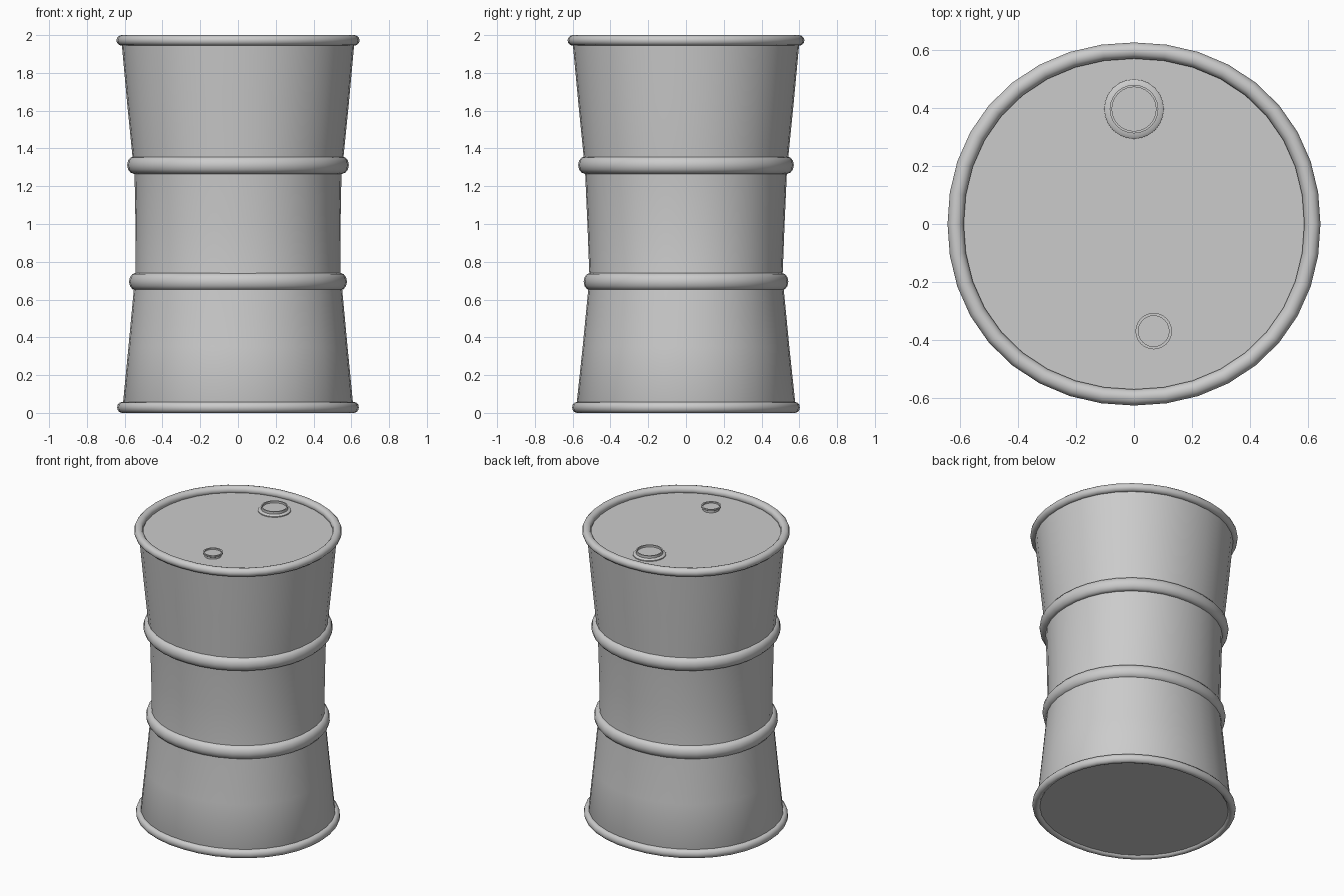
import bpy, bmesh
from math import sin, cos, pi, radians

if "Cube" in bpy.data.objects:
    bpy.data.objects.remove(bpy.data.objects["Cube"])


def oval(rx, ry, z, n, p, cx=0, cy=0):
    """Points of a slightly squared oval at height z."""
    pts = []
    for i in range(n):
        a = 2 * pi * i / n
        c, s = cos(a), sin(a)
        k = (abs(c) ** p + abs(s) ** p) ** (-1 / p)
        pts.append((cx + rx * c * k, cy + ry * s * k, z))
    return pts


def loft(name, rows, n=36, p=2.1, closed=False, centre=(0, 0), angle=40):
    """Skin a stack of ovals (rx, ry, z); cap the ends or close into a ring."""
    bm = bmesh.new()
    loops = [[bm.verts.new(c) for c in oval(rx, ry, z, n, p, *centre)]
             for rx, ry, z in rows]
    pairs = list(zip(loops, loops[1:]))
    if closed:
        pairs.append((loops[-1], loops[0]))
    else:
        bm.faces.new(loops[0][::-1])
        bm.faces.new(loops[-1])
    for a, b in pairs:
        for i in range(n):
            j = (i + 1) % n
            bm.faces.new((a[i], a[j], b[j], b[i]))
    bmesh.ops.recalc_face_normals(bm, faces=bm.faces)
    mesh = bpy.data.meshes.new(name)
    bm.to_mesh(mesh)
    bm.free()
    ob = bpy.data.objects.new(name, mesh)
    bpy.context.collection.objects.link(ob)
    bpy.ops.object.select_all(action='DESELECT')
    ob.select_set(True)
    bpy.context.view_layer.objects.active = ob
    bpy.ops.object.shade_smooth_by_angle(angle=radians(angle))
    return ob


def hoop(name, rx, ry, z, depth, height, p=2.1):
    """Rounded hoop with outer radii rx, ry."""
    rows = []
    for i in range(12):
        a = 2 * pi * i / 12
        d = depth * (1 - cos(a))
        rows.append((rx - d, ry - d, z + height * sin(a)))
    return loft(name, rows, p=p, closed=True, angle=60)


def bung(name, profile, centre):
    return loft(name, [(r, r, z) for r, z in profile], n=24, p=2, centre=centre)


# Waisted wall with sunken lid and base
loft("drum_body", [
    (0.60, 0.57, 0.015), (0.61, 0.58, 0.04), (0.58, 0.547, 0.35),
    (0.552, 0.518, 0.65), (0.542, 0.512, 0.74), (0.543, 0.522, 1.0),
    (0.548, 0.534, 1.27), (0.558, 0.541, 1.35), (0.588, 0.571, 1.65),
    (0.616, 0.60, 1.96)])

# Rims and rolling hoops
hoop("bottom_rim", 0.64, 0.603, 0.029, 0.025, 0.029)
hoop("lower_hoop", 0.577, 0.542, 0.695, 0.035, 0.046)
hoop("upper_hoop", 0.587, 0.571, 1.312, 0.035, 0.046)
hoop("top_rim", 0.644, 0.627, 1.972, 0.028, 0.028)

# Large flanged filler cap and small flared vent cap
bung("filler_cap", [(0.103, 1.955), (0.103, 1.966), (0.096, 1.971),
                    (0.084, 1.973), (0.084, 1.990), (0.076, 1.990),
                    (0.076, 1.977)], (0, 0.397))
bung("vent_cap", [(0.053, 1.955), (0.053, 1.972), (0.063, 1.978),
                  (0.063, 1.987), (0.053, 1.987), (0.053, 1.978)], (0.068, -0.37))
